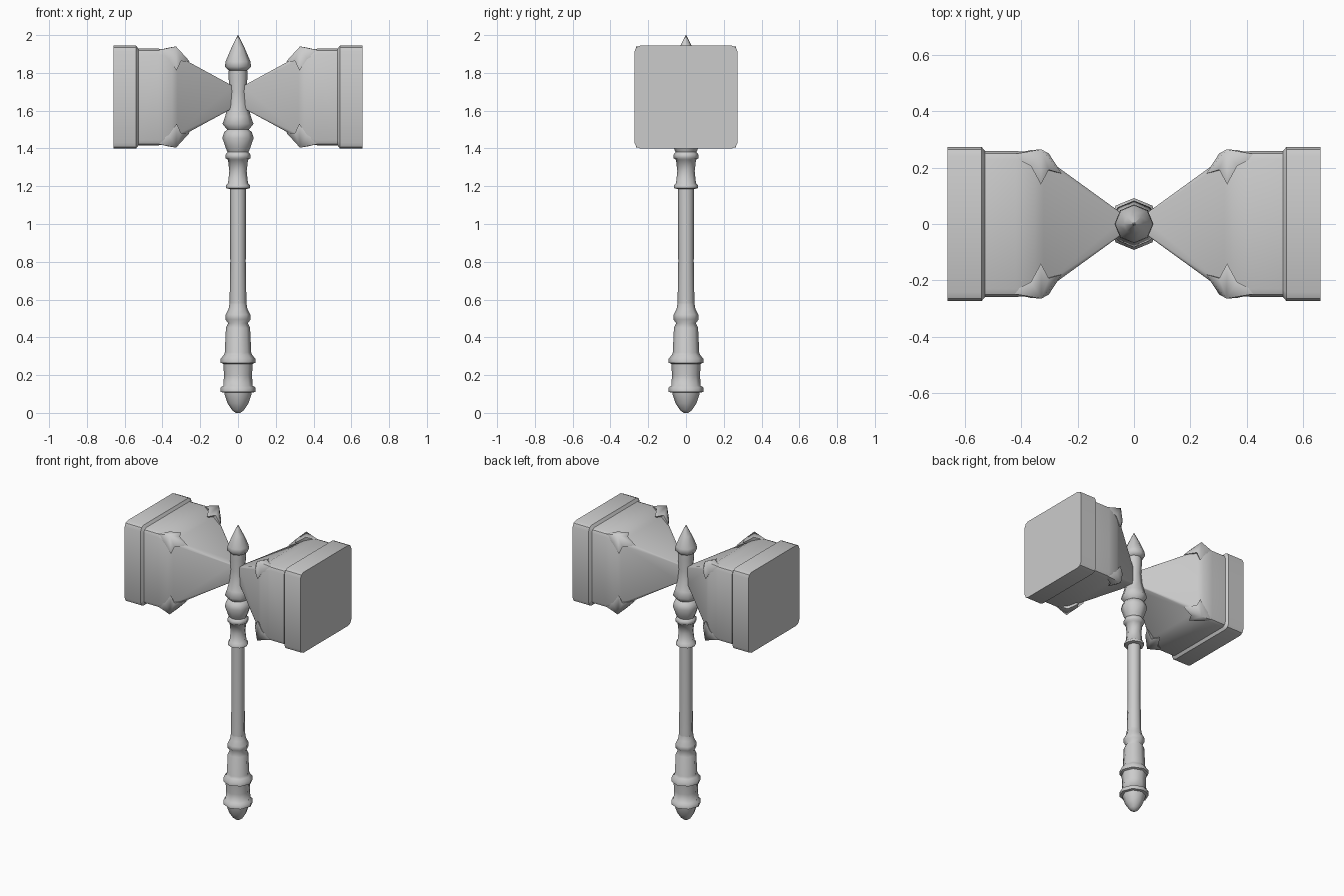
import bpy, bmesh, math
from mathutils import Vector

if "Cube" in bpy.data.objects:
    bpy.data.objects.remove(bpy.data.objects["Cube"])

ZC = 1.672  # height of the hammer head centre


def make_object(name, verts, faces, angle):
    me = bpy.data.meshes.new(name)
    me.from_pydata(verts, [], faces)
    bm = bmesh.new()
    bm.from_mesh(me)
    bmesh.ops.remove_doubles(bm, verts=bm.verts, dist=1e-5)
    bmesh.ops.recalc_face_normals(bm, faces=bm.faces)
    bm.to_mesh(me)
    bm.free()
    ob = bpy.data.objects.new(name, me)
    bpy.context.collection.objects.link(ob)
    bpy.ops.object.select_all(action='DESELECT')
    ob.select_set(True)
    bpy.context.view_layer.objects.active = ob
    bpy.ops.object.shade_smooth_by_angle(angle=math.radians(angle))
    return ob


def loft(name, rings, angle):
    n = len(rings[0])
    verts = [v for r in rings for v in r]
    faces = [(i * n + j, i * n + (j + 1) % n, (i + 1) * n + (j + 1) % n, (i + 1) * n + j)
             for i in range(len(rings) - 1) for j in range(n)]
    faces += [tuple(range(n)), tuple(range(len(verts) - n, len(verts)))]
    return make_object(name, verts, faces, angle)


def lathe(name, profile, angle=60):
    rings = [[(r * math.cos(k * math.pi / 4), r * math.sin(k * math.pi / 4), z)
              for k in range(8)] for r, z in profile]
    return loft(name, rings, angle)


# Eight-sided turned parts, as (radius, height)
lathe("pommel", [(.012, 0), (.032, .015), (.055, .05), (.072, .10), (.074, .12)])
lathe("lower_grip", [(.07, .108), (.092, .11), (.092, .135), (.078, .143), (.074, .2),
                     (.078, .26), (.092, .265), (.092, .288), (.076, .305), (.07, .32),
                     (.064, .45), (.052, .475), (.067, .495), (.066, .52), (.05, .55),
                     (.045, .58)])
lathe("shaft", [(.045, .56), (.041, .8), (.042, 1.2)])
lathe("upper_collar", [(.042, 1.185), (.064, 1.19), (.064, 1.205), (.053, 1.215),
                       (.046, 1.28), (.053, 1.34), (.066, 1.348), (.066, 1.368),
                       (.055, 1.38), (.064, 1.4), (.083, 1.455), (.074, 1.485),
                       (.058, 1.5), (.082, 1.53), (.068, 1.57), (.052, 1.63),
                       (.045, 1.7), (.05, 1.78), (.048, 1.84)])
lathe("spike", [(.045, 1.81), (.069, 1.832), (.066, 1.86), (.036, 1.93), (.001, 2.0)])

# Hammer heads: chamfered square sections (x, half depth, half height, chamfer)
SECTIONS = [(.03, .028, .06, .005), (.32, .238, .218, .02), (.35, .256, .235, .025),
            (.42, .258, .256, .028), (.527, .258, .256, .028), (.54, .273, .273, .032),
            (.66, .273, .273, .032)]


def section(s, x, a, b, c):
    pts = [(a, b - c), (a - c * .3, b - c * .3), (a - c, b)]
    loop = pts + [(-y, z) for y, z in reversed(pts)] + [(-y, -z) for y, z in pts] \
        + [(y, -z) for y, z in reversed(pts)]
    return [(s * x, y, ZC + z) for y, z in loop]


for s, side in ((1, "right"), (-1, "left")):
    loft("hammer_head_" + side, [section(s, *q) for q in SECTIONS], 40)

# Four-pointed star studs on the corners: rim alternates tip and valley
RIM = [(.44, .245, .245), (.365, .205, .262), (.33, .14, .24), (.302, .192, .238),
       (.255, .178, .188), (.302, .25, .19), (.325, .255, .14), (.365, .262, .2)]
APEX, ROOT = (.328, .264, .268), (.345, .2, .2)
for sx in (1, -1):
    for sy in (1, -1):
        for sz in (1, -1):
            verts = [Vector((x * sx, y * sy, ZC + z * sz)) for x, y, z in RIM + [APEX, ROOT]]
            faces = [(i, (i + 1) % 8, t) for i in range(8) for t in (8, 9)]
            make_object("corner_stud", verts, faces, 50)
